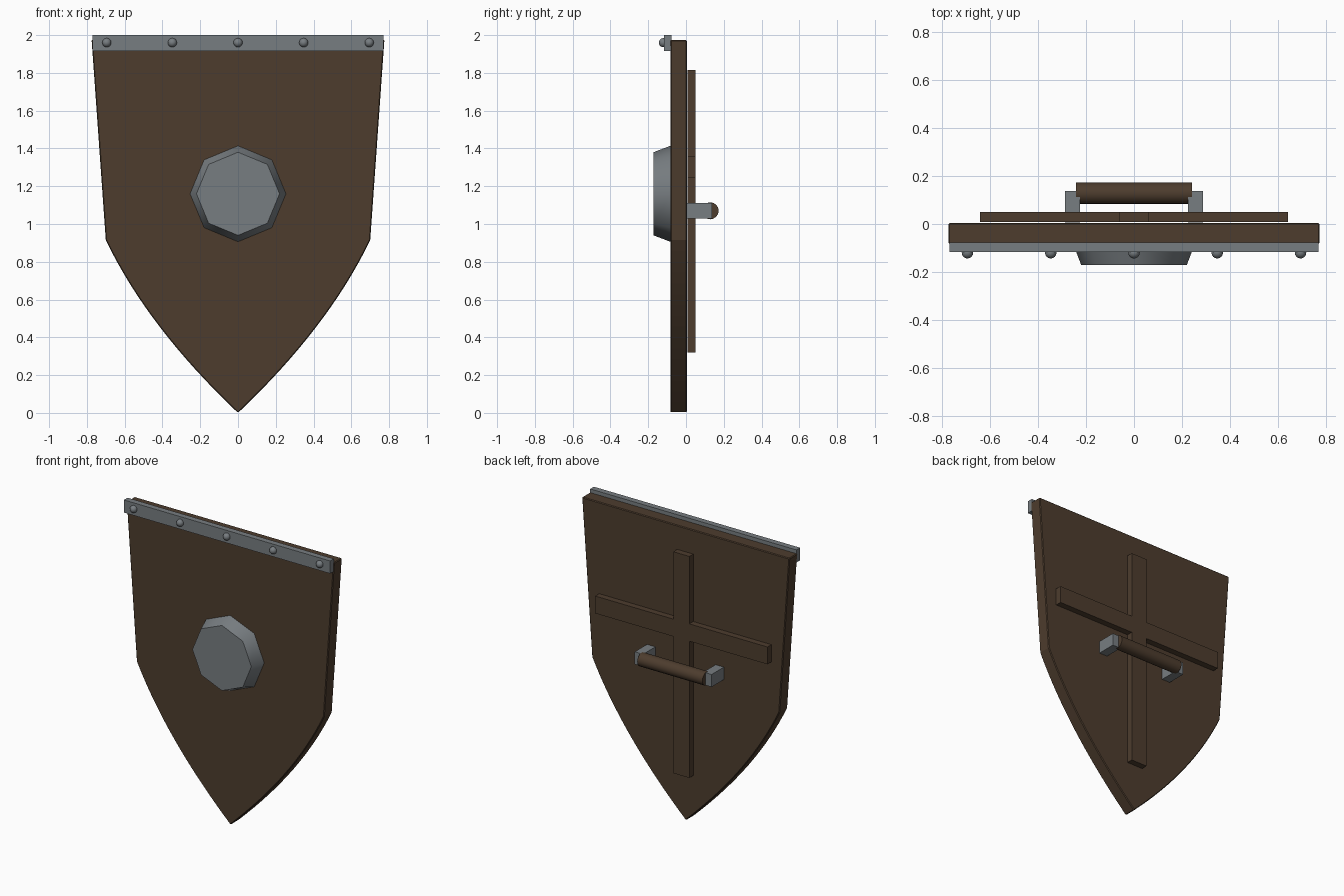
import bpy, bmesh, math
from mathutils import Matrix, Vector

if "Cube" in bpy.data.objects:
    bpy.data.objects.remove(bpy.data.objects["Cube"])


def material(name, rgb):
    m = bpy.data.materials.new(name)
    m.diffuse_color = (*rgb, 1)
    m.use_nodes = True
    m.node_tree.nodes["Principled BSDF"].inputs["Base Color"].default_value = m.diffuse_color
    return m


WOOD = material("dark wood", (0.075, 0.046, 0.027))
METAL = material("grey metal", (0.186, 0.206, 0.22))


def finish(name, bm, mat, smooth=None):
    bmesh.ops.recalc_face_normals(bm, faces=bm.faces[:])
    me = bpy.data.meshes.new(name)
    bm.to_mesh(me)
    bm.free()
    me.materials.append(mat)
    ob = bpy.data.objects.new(name, me)
    bpy.context.collection.objects.link(ob)
    if smooth:
        bpy.ops.object.select_all(action='DESELECT')
        ob.select_set(True)
        bpy.context.view_layer.objects.active = ob
        bpy.ops.object.shade_smooth_by_angle(angle=math.radians(smooth))
    return ob


def plate(name, outline, y0, y1, mat):
    """Extrude an x-z outline from y0 to y1."""
    bm = bmesh.new()
    face = bm.faces.new([bm.verts.new((x, y0, z)) for x, z in outline])
    ext = bmesh.ops.extrude_face_region(bm, geom=[face])
    verts = [g for g in ext["geom"] if isinstance(g, bmesh.types.BMVert)]
    bmesh.ops.translate(bm, verts=verts, vec=(0, y1 - y0, 0))
    return finish(name, bm, mat)


def box(name, x0, x1, y0, y1, z0, z1, mat):
    return plate(name, [(x0, z0), (x1, z0), (x1, z1), (x0, z1)], y0, y1, mat)


def cone(name, centre, rot, r1, r2, depth, sides, mat, smooth):
    bm = bmesh.new()
    bmesh.ops.create_cone(bm, cap_ends=True, segments=sides, radius1=r1, radius2=r2,
                          depth=depth, matrix=Matrix.Translation(centre) @ rot)
    return finish(name, bm, mat, smooth)


# Board: straight tapering sides, then a curve down to the point
start, ctrl, tip = Vector((0.70, 0.915)), Vector((0.48, 0.455)), Vector((0, 0))
N = 16
right = [(0.775, 1.975)]
for i in range(N):
    t = i / N
    p = start * (1 - t) ** 2 + ctrl * 2 * t * (1 - t) + tip * t * t
    right.append((p.x, p.y))
left = [(-x, z) for x, z in reversed(right)]
board = plate("board", right + [(0, 0)] + left, -0.083, 0.004, WOOD)
bev = board.modifiers.new("edge", 'BEVEL')
bev.width, bev.segments, bev.limit_method = 0.005, 1, 'ANGLE'
bev.angle_limit = math.radians(60)

# Metal strip with rivets along the top
box("top_strip", -0.77, 0.77, -0.117, -0.078, 1.915, 2.0, METAL)
for i in range(5):
    bm = bmesh.new()
    bmesh.ops.create_uvsphere(bm, u_segments=16, v_segments=10, radius=0.024,
                              matrix=Matrix.Translation((-0.695 + i * 0.3475, -0.12, 1.96)))
    finish("rivet", bm, METAL, 40)

# Eight-sided boss
cone("boss", (0, -0.126, 1.16), Matrix.Rotation(math.pi / 2, 4, 'X'),
     0.255, 0.22, 0.092, 8, METAL, 50)

# Back bracing in the shape of a cross
w, h, z0, z1, b0, b1 = 0.06, 0.643, 0.32, 1.815, 1.243, 1.36
half = [(w, z0), (w, b0), (h, b0), (h, b1), (w, b1), (w, z1)]
plate("back_brace", half + [(-x, z) for x, z in reversed(half)], 0.008, 0.05, WOOD)

# Grip held by two metal brackets
cone("grip", (0, 0.128, 1.07), Matrix.Rotation(math.pi / 2, 4, 'Y'),
     0.045, 0.045, 0.486, 16, WOOD, 40)
for s in (-1, 1):
    box("grip_bracket", s * 0.225, s * 0.287, 0.006, 0.137, 1.028, 1.112, METAL)
